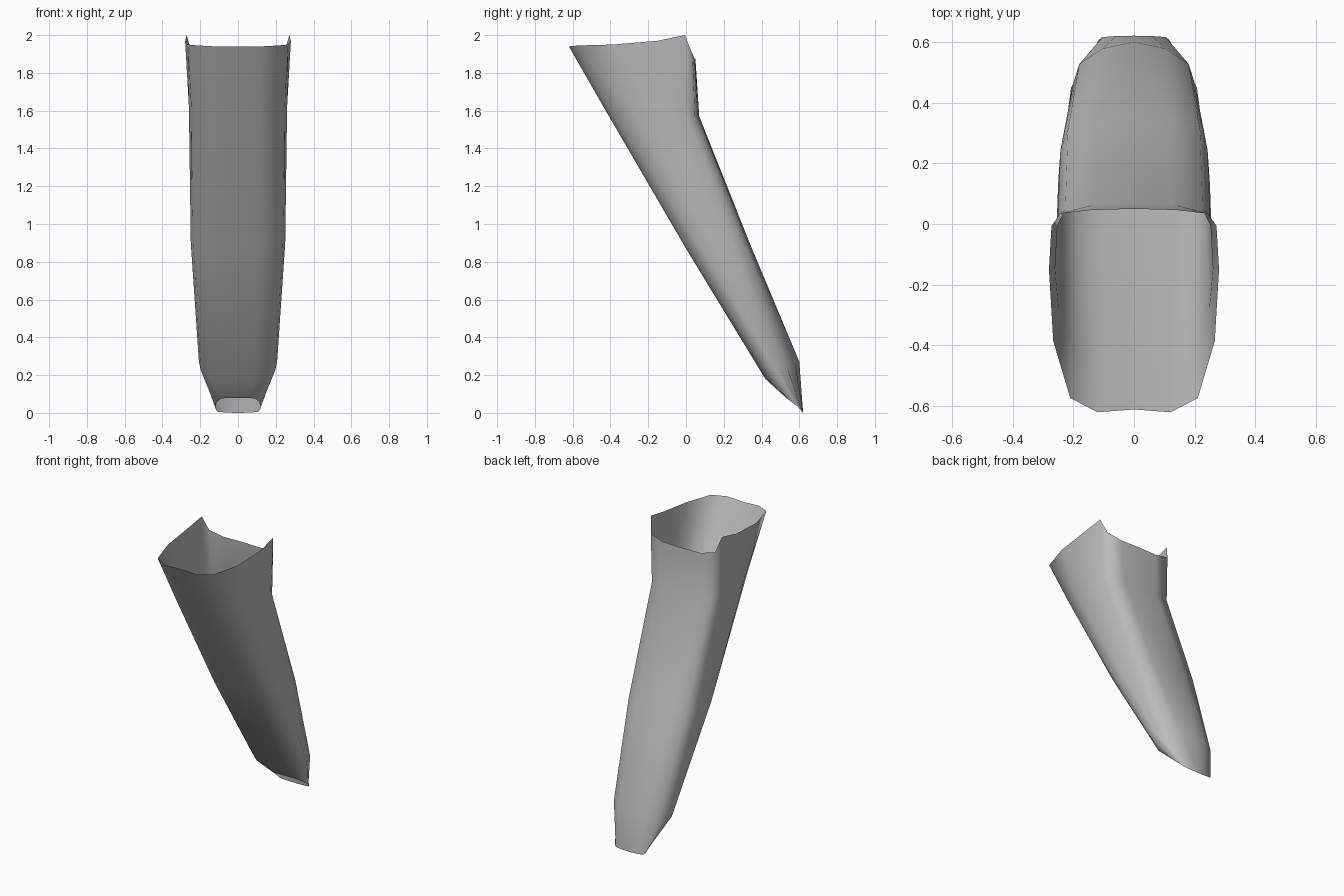
import bpy
import bmesh

default_cube = bpy.data.objects.get("Cube")
if default_cube:
    bpy.data.objects.remove(default_cube, do_unlink=True)

# Half cross-section, front centre to back centre:
# share of the half width, and position from front (-1) through widest (0) to back (1)
PROFILE = [(0, -.98), (.43, -1), (.75, -.9), (.95, -.5), (1, 0),
           (.97, .72), (.87, .92), (.5, .98), (0, 1)]

# Height of the open top rim, with a raised corner and a notch at the back
RIM_HEIGHTS = [1.94, 1.94, 1.945, 1.95, 1.97, 2, 1.9, 1.875, 1.875]


def section(width, front, middle, back, roundness):
    """Half ring; front, middle and back are (y, z) pairs."""
    points = []
    for share, place in PROFILE:
        target = front if place < 0 else back
        amount = abs(place) if place < 0 else place ** roundness
        y = middle[0] + (target[0] - middle[0]) * amount
        z = middle[1] + (target[1] - middle[1]) * amount
        points.append([width * share, y, z])
    return points


# Sections from the top rim down to the slanted tip
top_rim = section(.28, (-.62, 1.94), (-.15, 1.97), (.05, 1.875), 1)
for point, height in zip(top_rim, RIM_HEIGHTS):
    point[2] = height

sections = [
    top_rim,
    section(.26, (-.425, 1.6), (-.15, 1.62), (.07, 1.57), 1.3),
    section(.25, (0, .87), (.13, .9), (.345, .88), 2),
    section(.207, (.42, .18), (.45, .27), (.6, .27), 8),
    section(.12, (.53, .08), (.59, .035), (.62, 0), 2),
]

# Skin the left half of the sleeve
bm = bmesh.new()
rows = [[bm.verts.new(point) for point in ring] for ring in sections]
for upper, lower in zip(rows, rows[1:]):
    for i in range(len(PROFILE) - 1):
        bm.faces.new((upper[i], lower[i], lower[i + 1], upper[i + 1]))
mesh = bpy.data.meshes.new("tapered_sleeve")
bm.to_mesh(mesh)
bm.free()

sleeve = bpy.data.objects.new("tapered_sleeve", mesh)
bpy.context.collection.objects.link(sleeve)

# Mirror the other half across the centre line
mirror = sleeve.modifiers.new("mirror", "MIRROR")
mirror.use_clip = True
mirror.merge_threshold = .001

# Smooth shading over the whole shell
for face in mesh.polygons:
    face.use_smooth = True

# Single plain grey material
grey = bpy.data.materials.new("plain_grey")
grey.use_nodes = True
colour = (.5, .5, .5, 1)
grey.diffuse_color = colour
grey.node_tree.nodes["Principled BSDF"].inputs["Base Color"].default_value = colour
mesh.materials.append(grey)
